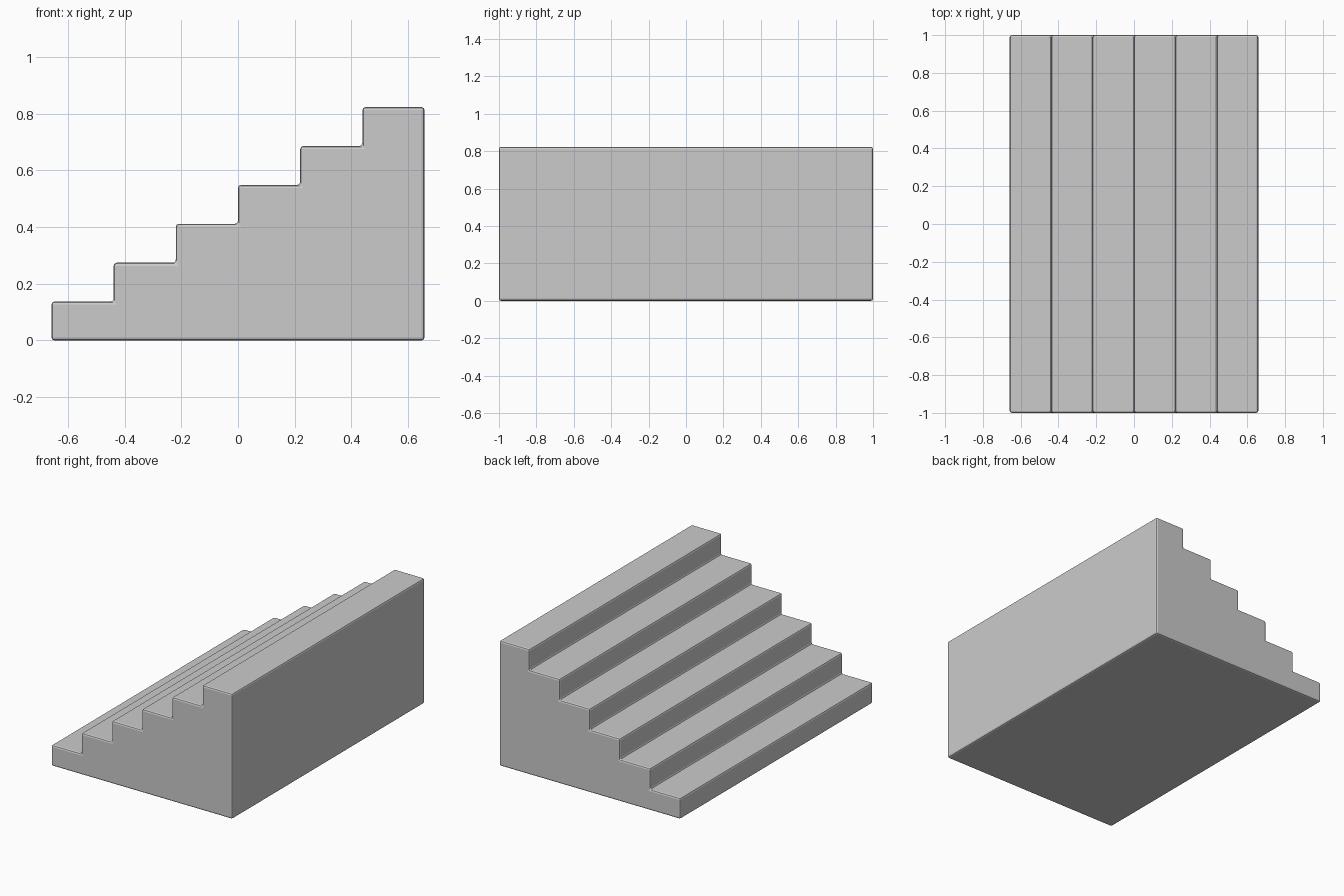
import bpy, bmesh

if "Cube" in bpy.data.objects:
    bpy.data.objects.remove(bpy.data.objects["Cube"])

STEPS = 6
RUN, RISE = 0.2193, 0.1371
HALF_X, HALF_Y = STEPS * RUN / 2, 1.0

# Stepped side profile, climbing toward +x
profile = [(HALF_X, 0), (-HALF_X, 0)]
for i in range(STEPS):
    x = -HALF_X + i * RUN
    z = (i + 1) * RISE
    profile += [(x, z), (x + RUN, z)]

# Extrude the profile across the full width
bm = bmesh.new()
face = bm.faces.new([bm.verts.new((x, -HALF_Y, z)) for x, z in profile])
ext = bmesh.ops.extrude_face_region(bm, geom=[face])
verts = [g for g in ext["geom"] if isinstance(g, bmesh.types.BMVert)]
bmesh.ops.translate(bm, verts=verts, vec=(0, 2 * HALF_Y, 0))
bmesh.ops.recalc_face_normals(bm, faces=bm.faces)
mesh = bpy.data.meshes.new("staircase")
bm.to_mesh(mesh)
bm.free()
stairs = bpy.data.objects.new("staircase", mesh)
bpy.context.collection.objects.link(stairs)

# Small softened edges on every corner, inside and out
bevel = stairs.modifiers.new("edge_bevel", "BEVEL")
bevel.width = 0.011
bevel.segments = 2
bevel.limit_method = "ANGLE"
